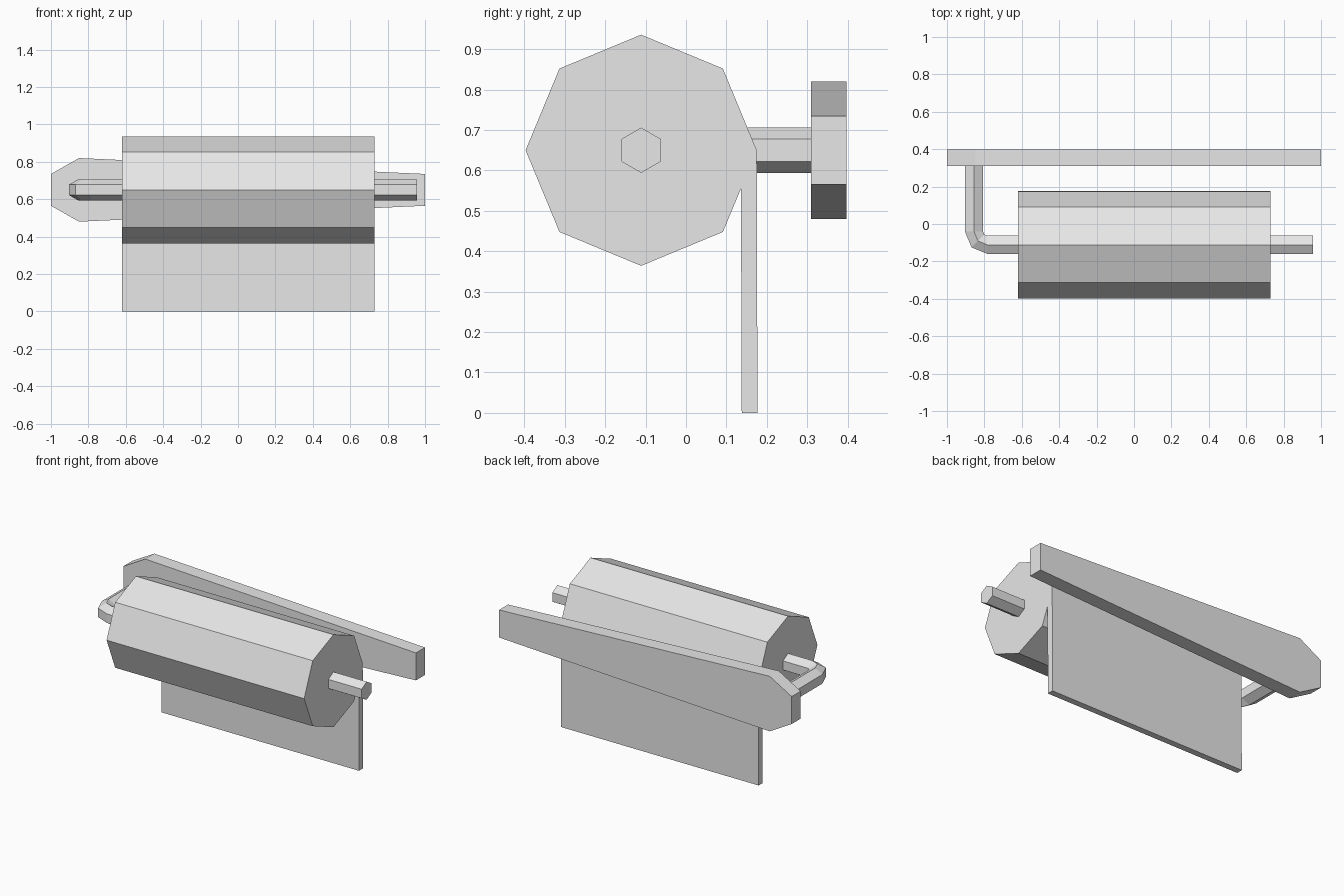
import bpy, bmesh
from math import sin, cos, pi
from mathutils import Vector

cube = bpy.data.objects.get("Cube")
if cube:
    bpy.data.objects.remove(cube, do_unlink=True)

# Single light grey material
grey = bpy.data.materials.new("light_grey")
grey.use_nodes = True
colour = (0.8, 0.8, 0.8, 1)
grey.diffuse_color = colour
bsdf = next(n for n in grey.node_tree.nodes if n.type == "BSDF_PRINCIPLED")
bsdf.inputs["Base Color"].default_value = colour


def loft(name, rings):
    """Skin a list of equal-sized rings and cap both ends."""
    bm = bmesh.new()
    loops = [[bm.verts.new(p) for p in ring] for ring in rings]
    n = len(loops[0])
    for a, b in zip(loops, loops[1:]):
        for i in range(n):
            j = (i + 1) % n
            bm.faces.new((a[i], a[j], b[j], b[i]))
    bm.faces.new(loops[0][::-1])
    bm.faces.new(loops[-1])
    bmesh.ops.recalc_face_normals(bm, faces=bm.faces)
    mesh = bpy.data.meshes.new(name)
    bm.to_mesh(mesh)
    bm.free()
    mesh.materials.append(grey)
    obj = bpy.data.objects.new(name, mesh)
    bpy.context.collection.objects.link(obj)
    return obj


axis_y, axis_z = -0.111, 0.65

# Octagonal paper roll with its hanging sheet, one side profile along x
roll_radius = 0.286
profile = [(axis_y + roll_radius * cos(k * pi / 4), axis_z + roll_radius * sin(k * pi / 4))
           for k in range(8)]
profile += [(0.136, 0.555), (0.138, 0), (0.177, 0)]
loft("paper_roll", [[(x, y, z) for y, z in profile] for x in (-0.62, 0.73)])

# Wall plate, tapering towards the left and pointed at the right
upper = [(-1, 0.735), (-0.85, 0.82), (1, 0.735)]
outline = upper + [(x, 2 * axis_z - z) for x, z in reversed(upper)]
loft("wall_plate", [[(x, y, z) for x, z in outline] for y in (0.309, 0.397)])

# Hexagonal rod, bent back to the wall plate
rod_radius, bend = 0.056, 0.07
bend_x, bend_y = -0.785, axis_y + bend


def rod_ring(x, y, angle):
    side = Vector((-sin(angle), -cos(angle), 0))
    return [Vector((x, y, axis_z)) + rod_radius * (side * sin(k * pi / 3) + Vector((0, 0, cos(k * pi / 3))))
            for k in range(6)]


stations = [(0.957, axis_y, 0)]
stations += [(bend_x - bend * sin(a), bend_y - bend * cos(a), a) for a in (0, pi / 4, pi / 2)]
stations += [(bend_x - bend, 0.315, pi / 2)]
loft("holder_rod", [rod_ring(*s) for s in stations])
